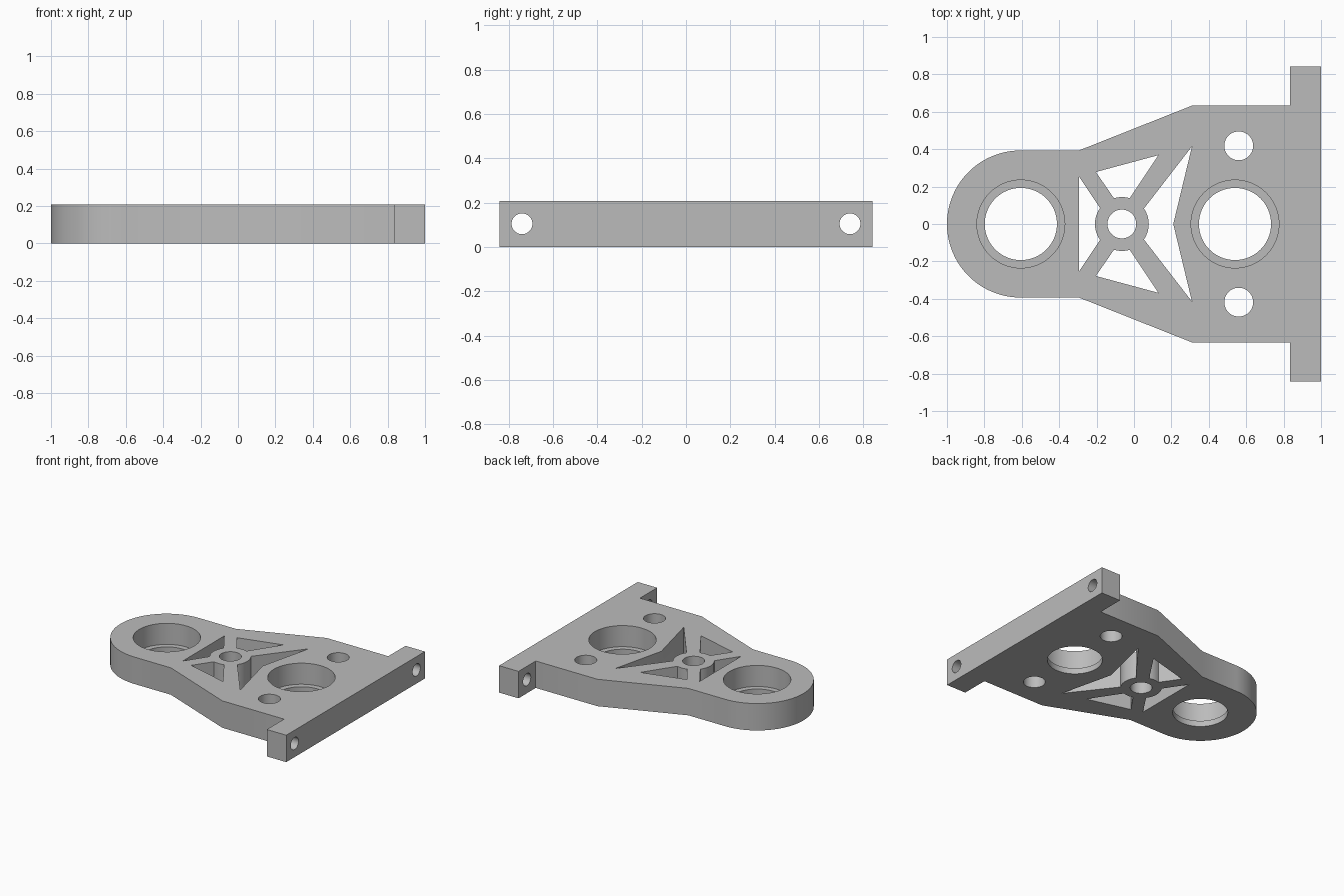
import bpy, bmesh
from math import radians, cos, sin, pi
from mathutils import Matrix

if "Cube" in bpy.data.objects:
    bpy.data.objects.remove(bpy.data.objects["Cube"], do_unlink=True)

H = 0.207          # plate thickness
LIP = 0.045        # lip left under each bearing pocket
HUB_X, HUB_R = -0.065, 0.144

grey = bpy.data.materials.new("plain_grey")
grey.use_nodes = True
colour = (0.5, 0.5, 0.5, 1)
grey.diffuse_color = colour
grey.node_tree.nodes["Principled BSDF"].inputs["Base Color"].default_value = colour


def prism(name, points, z0, z1):
    """Extrude a flat outline from z0 to z1."""
    bm = bmesh.new()
    face = bm.faces.new([bm.verts.new((x, y, z0)) for x, y in points])
    new = bmesh.ops.extrude_face_region(bm, geom=[face])["geom"]
    top = [v for v in new if isinstance(v, bmesh.types.BMVert)]
    bmesh.ops.translate(bm, verts=top, vec=(0, 0, z1 - z0))
    bmesh.ops.recalc_face_normals(bm, faces=bm.faces)
    mesh = bpy.data.meshes.new(name)
    bm.to_mesh(mesh)
    bm.free()
    mesh.materials.append(grey)
    ob = bpy.data.objects.new(name, mesh)
    bpy.context.collection.objects.link(ob)
    return ob


def arc(cx, cy, r, start, end, n):
    steps = [radians(start + (end - start) * i / n) for i in range(n + 1)]
    return [(cx + r * cos(a), cy + r * sin(a)) for a in steps]


def circle(cx, cy, r, n=64):
    return arc(cx, cy, r, 0, 360, n)[:-1]


def flip(points):
    return [(x, -y) for x, y in reversed(points)]


# Plate outline: rounded nose, flared sides and a cross bar with two ears
side = [(1, 0.842), (0.835, 0.842), (0.835, 0.633), (0.31, 0.633), (-0.295, 0.393)]
nose = arc(-0.607, 0, 0.393, 90, 270, 40)
plate = prism("bracket_plate", side + nose + flip(side), 0, H)

cutters = []


def cut(points, z0=-0.1, z1=H + 0.1):
    ob = prism("cutter", points, z0, z1)
    ob.hide_render = True
    cutters.append(ob)
    return ob


# Bearing seats: through hole with a wider pocket from the top
for x in (-0.605, 0.54):
    cut(circle(x, 0, 0.193))
    cut(circle(x, 0, 0.235), LIP)

# Hub hole and bolt holes
for x, y in ((HUB_X, 0), (0.56, 0.418), (0.56, -0.418)):
    cut(circle(x, y, 0.077, 48))

# Windows between the spokes, each ending on the round hub
upper = [(0.13, 0.368), (-0.204, 0.278)] + arc(HUB_X, 0, HUB_R, 107, 73, 6)
cut(upper)
cut(flip(upper))
cut([(-0.293, 0.252), (-0.293, -0.252)] + arc(HUB_X, 0, HUB_R, 216, 144, 12))
cut([(0.31, -0.415), (0.21, 0), (0.31, 0.415)] + arc(HUB_X, 0, HUB_R, 35, -35, 12))

# Cross holes through the ears
for y in (-0.74, 0.74):
    hole = cut(circle(0, 0, 0.047, 40), -0.2, 0.2)
    hole.data.transform(Matrix.Translation((0.92, y, 0.105)) @ Matrix.Rotation(pi / 2, 4, "Y"))

# Apply every cut, then drop the cutters
bpy.context.view_layer.objects.active = plate
plate.select_set(True)
for ob in cutters:
    mod = plate.modifiers.new("cut", "BOOLEAN")
    mod.operation, mod.solver, mod.object = "DIFFERENCE", "EXACT", ob
    bpy.ops.object.modifier_apply(modifier=mod.name)
for ob in cutters:
    bpy.data.objects.remove(ob, do_unlink=True)

bpy.ops.object.shade_smooth_by_angle(angle=radians(30))
